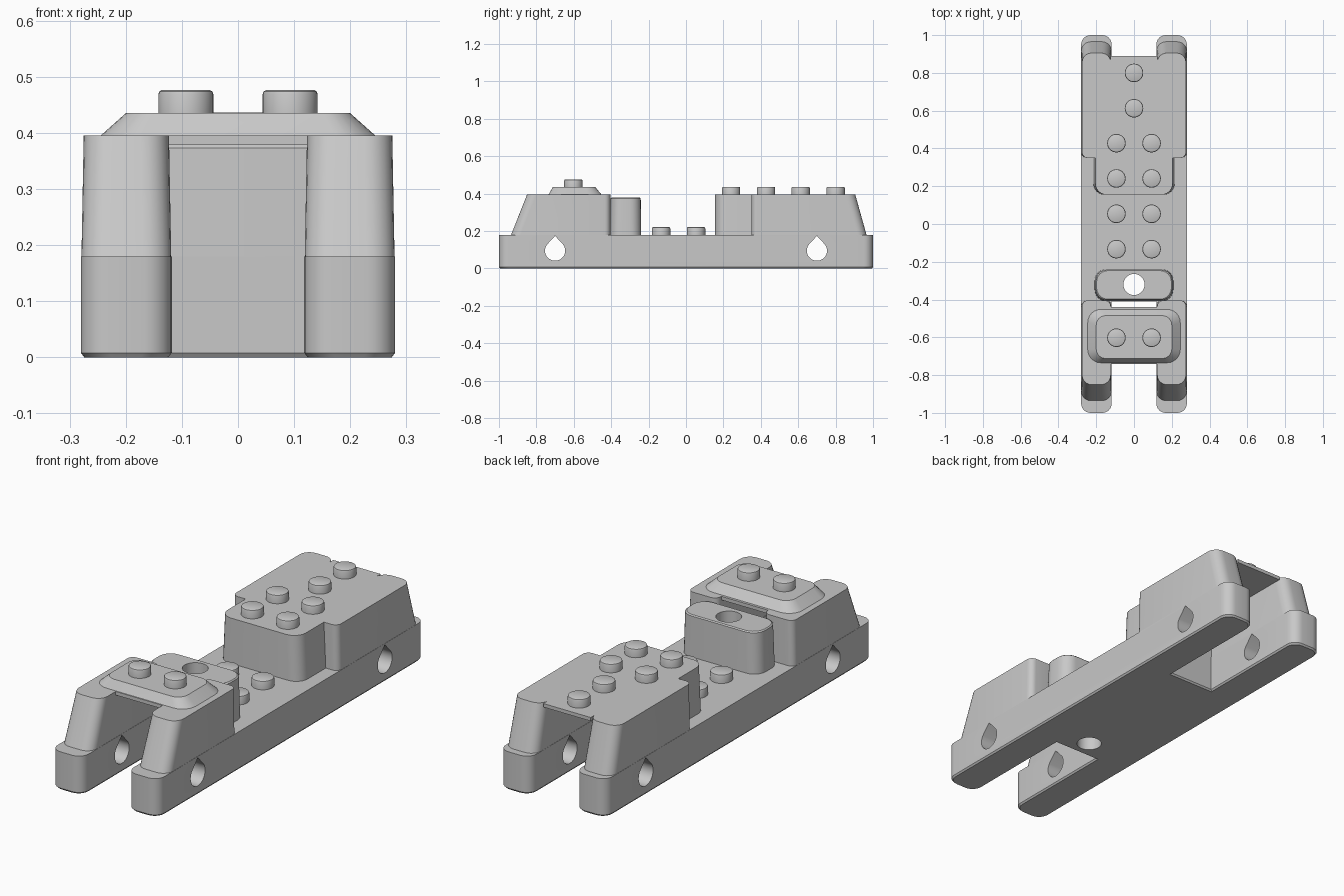
import bpy, bmesh, math
from mathutils import Vector

old = bpy.data.objects.get("Cube")
if old:
    bpy.data.objects.remove(old, do_unlink=True)

grey = bpy.data.materials.new("plain_grey")
grey.use_nodes = True
COLOUR = (0.58, 0.58, 0.58, 1)
grey.diffuse_color = COLOUR
grey.node_tree.nodes["Principled BSDF"].inputs["Base Color"].default_value = COLOUR


def rounded(corners, steps=6):
    """Outline from (x, y, radius) corners, each replaced by an arc."""
    out = []
    for i, (x, y, r) in enumerate(corners):
        p = Vector((x, y))
        if r == 0:
            out.append(p)
            continue
        a = (Vector(corners[i - 1][:2]) - p).normalized()
        b = (Vector(corners[(i + 1) % len(corners)][:2]) - p).normalized()
        centre = p + (a + b) * r
        for k in range(steps + 1):
            t = k / steps * math.pi / 2
            out.append(centre - b * r * math.cos(t) - a * r * math.sin(t))
    return out


def mirrored(half):
    """Close a right-hand half outline by mirroring it across x = 0."""
    return rounded(half + [(-x, y, r) for x, y, r in reversed(half)])


def box(x, y0, y1, r=0):
    return mirrored([(x, y0, r), (x, y1, r)])


def circle(r, x=0, y=0, n=32):
    return [Vector((x + r * math.cos(i * math.tau / n), y + r * math.sin(i * math.tau / n)))
            for i in range(n)]


def loft(name, layers):
    """Solid through matching outlines stacked at given heights."""
    bm = bmesh.new()
    rings = [[bm.verts.new((p.x, p.y, z)) for p in outline] for outline, z in layers]
    n = len(rings[0])
    for low, high in zip(rings, rings[1:]):
        for i in range(n):
            j = (i + 1) % n
            bm.faces.new((low[i], low[j], high[j], high[i]))
    bm.faces.new(rings[0][::-1])
    bm.faces.new(rings[-1])
    bmesh.ops.recalc_face_normals(bm, faces=bm.faces)
    mesh = bpy.data.meshes.new(name)
    bm.to_mesh(mesh)
    bm.free()
    ob = bpy.data.objects.new(name, mesh)
    bpy.context.collection.objects.link(ob)
    mesh.materials.append(grey)
    return ob


def activate(ob):
    bpy.ops.object.select_all(action='DESELECT')
    ob.select_set(True)
    bpy.context.view_layer.objects.active = ob


def cut(ob, cutter):
    mod = ob.modifiers.new("cut", 'BOOLEAN')
    mod.operation, mod.solver, mod.object = 'DIFFERENCE', 'EXACT', cutter
    activate(ob)
    bpy.ops.object.modifier_apply(modifier=mod.name)


DECK, ROOF, CAP = 0.18, 0.395, 0.435
SLOT = 0.41
parts = []


# Base: long bar with an open slot at each end
def base_outline(d):
    x, s, e = 0.28 - d, 0.118 + d, 1 - d
    return mirrored([(s, -SLOT + d, 0), (s, -e, 0.05), (x, -e, 0.05),
                     (x, e, 0.05), (s, e, 0.05), (s, SLOT - d, 0)])


base = loft("base", [(base_outline(0.006), 0), (base_outline(0), 0.008),
                     (base_outline(0), DECK)])
parts.append(base)


# Rear block: narrow neck, wide body and two sloping rear legs
def rear_outline(neck, x, s, end):
    return mirrored([(neck, 0.155, 0.06), (neck, 0.35, 0), (x, 0.35, 0.03),
                     (x, end, 0.05), (s, end, 0.05), (s, SLOT, 0)])


parts.append(loft("rear_block", [(rear_outline(0.215, 0.279, 0.119, 0.965), DECK),
                                 (rear_outline(0.205, 0.275, 0.123, 0.905), ROOF)]))
parts.append(loft("rear_roof", [(box(0.124, SLOT - 0.01, 0.89), 0.378),
                                (box(0.124, SLOT - 0.01, 0.89), ROOF)]))


# Front towers with sloping faces, joined by a thin bridge
def tower_outline(side, inner, outer, end):
    x0, x1 = sorted((side * inner, side * outer))
    return rounded([(x0, end, 0.05), (x1, end, 0.05), (x1, -0.405, 0.03), (x0, -0.405, 0.03)])


for side, label in ((1, "left"), (-1, "right")):
    parts.append(loft("front_tower_" + label,
                      [(tower_outline(side, 0.119, 0.279, -0.935), DECK),
                       (tower_outline(side, 0.123, 0.275, -0.85), ROOF)]))
parts.append(loft("front_bridge", [(box(0.13, -0.74, -0.44), 0.378),
                                   (box(0.13, -0.74, -0.44), ROOF)]))
parts.append(loft("front_cap", [(box(0.245, -0.735, -0.452, 0.07), ROOF),
                                (box(0.2, -0.712, -0.485, 0.05), CAP)]))

# Pivot block with a vertical hole
pivot = loft("pivot_block", [(box(0.208, -0.408, -0.24, 0.06), DECK),
                             (box(0.203, -0.403, -0.242, 0.06), 0.373),
                             (box(0.198, -0.398, -0.247, 0.06), 0.378)])
parts.append(pivot)
drill = loft("hole_cutter", [(circle(0.056, 0, -0.32), -0.1), (circle(0.056, 0, -0.32), 0.6)])
cut(base, drill)
cut(pivot, drill)
bpy.data.objects.remove(drill, do_unlink=True)

# Teardrop cross holes through the legs
R = 0.054
arc = [math.radians(145 + 250 * k / 24) for k in range(25)]
drop = [Vector((R * math.cos(a), R * math.sin(a))) for a in arc] + [Vector((0, 0.079))]
for y in (-0.7, 0.7):
    cutter = loft("teardrop_cutter", [(drop, -0.5), (drop, 0.5)])
    for v in cutter.data.vertices:
        u, w, depth = v.co
        v.co = (depth, y + u, 0.095 + w)
    cut(base, cutter)
    bpy.data.objects.remove(cutter, do_unlink=True)

# Round studs
PITCH, OFF = 0.187, 0.093
rows = [(-0.602, CAP, True), (-0.133, DECK, True), (0.054, DECK, True),
        (0.241, ROOF, True), (0.428, ROOF, True), (0.613, ROOF, False), (0.8, ROOF, False)]
for y, z, pair in rows:
    for x in ((-OFF, OFF) if pair else (0,)):
        parts.append(loft("stud", [(circle(0.049, x, y), z - 0.005), (circle(0.049, x, y), z + 0.034),
                                   (circle(0.047, x, y), z + 0.039), (circle(0.043, x, y), z + 0.041)]))

for ob in parts:
    activate(ob)
    bpy.ops.object.shade_smooth_by_angle(angle=math.radians(30))
